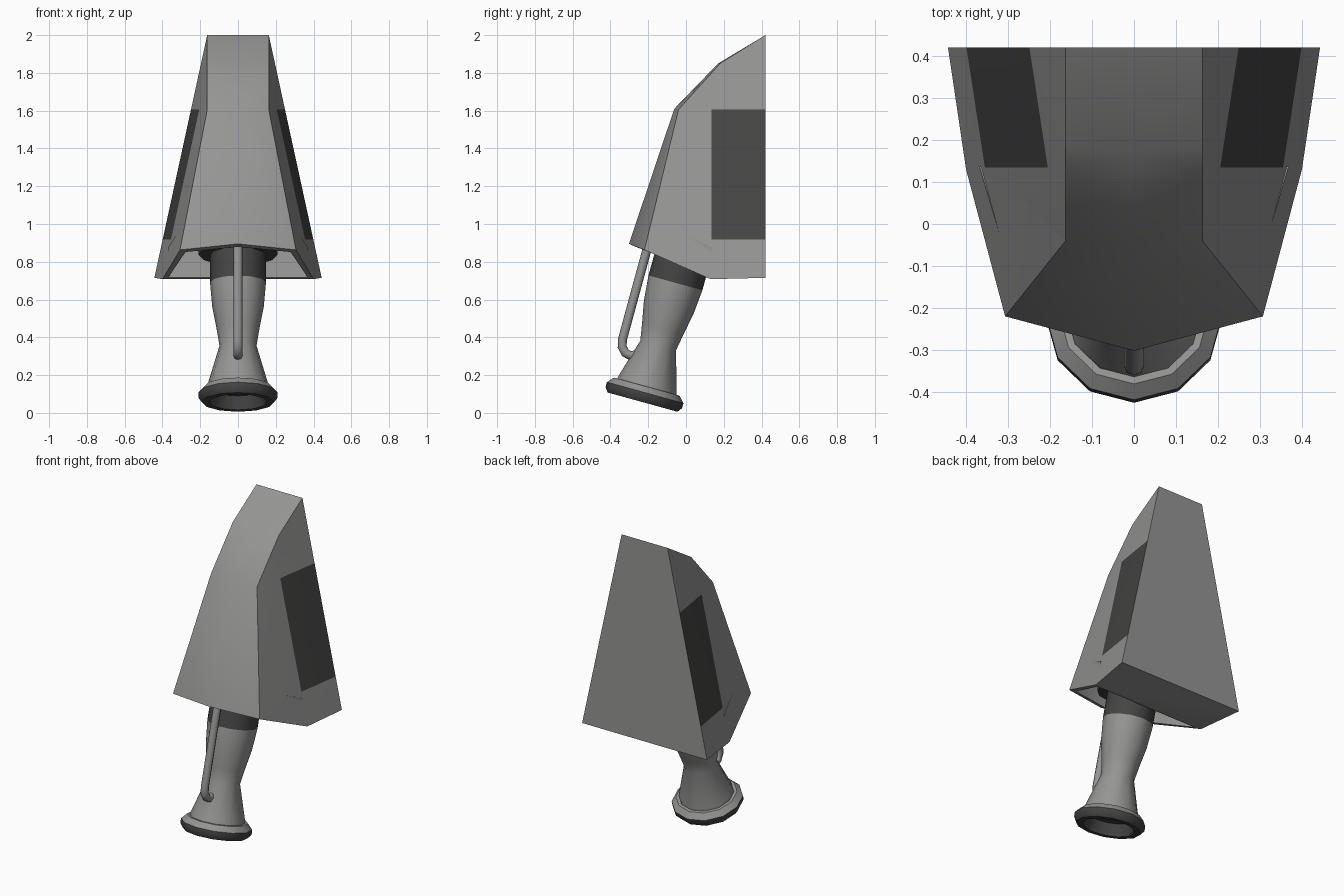
import bpy, bmesh, math
from mathutils import Vector, Matrix

if "Cube" in bpy.data.objects:
    bpy.data.objects.remove(bpy.data.objects["Cube"])


def material(name, v):
    m = bpy.data.materials.new(name)
    m.diffuse_color = (v, v, v * 0.985, 1)
    m.use_nodes = True
    m.node_tree.nodes["Principled BSDF"].inputs["Base Color"].default_value = m.diffuse_color
    return m


GREY = material("warm_grey", 0.30)
DARK = material("dark_grey", 0.06)
TILT = Matrix.Translation((0, -0.23, 0.057)) @ Matrix.Rotation(-0.269, 4, 'X')


def finish(bm, name, angle=35):
    bmesh.ops.recalc_face_normals(bm, faces=bm.faces)
    me = bpy.data.meshes.new(name)
    bm.to_mesh(me)
    bm.free()
    me.materials.append(GREY)
    me.materials.append(DARK)
    ob = bpy.data.objects.new(name, me)
    bpy.context.collection.objects.link(ob)
    bpy.ops.object.select_all(action='DESELECT')
    ob.select_set(True)
    bpy.context.view_layer.objects.active = ob
    bpy.ops.object.shade_smooth_by_angle(angle=math.radians(angle))
    return ob


def lathe(name, profile, dark, sides=12):
    """Revolve (height, radius) points about the tilted nozzle axis."""
    bm = bmesh.new()
    rings = []
    for t, r in profile:
        rings.append([bm.verts.new(TILT @ Vector((r * math.cos(a), r * math.sin(a), t)))
                      for a in (2 * math.pi * i / sides for i in range(sides))])
    for k in range(len(rings) - 1):
        for i in range(sides):
            j = (i + 1) % sides
            f = bm.faces.new((rings[k][i], rings[k][j], rings[k + 1][j], rings[k + 1][i]))
            f.material_index = int(k in dark)
    for k, ring in ((0, rings[0]), (len(rings) - 2, rings[-1])):
        bm.faces.new(ring).material_index = int(k in dark)
    return finish(bm, name)


# Housing: faceted shroud with a gently ridged front
bm = bmesh.new()
side = [(0.163, 0.42, 2.0), (0.163, 0.18, 1.85), (0.163, -0.04, 1.605),
        (0.307, -0.22, 0.863), (0.40, 0.13, 0.708), (0.443, 0.42, 0.715)]
ridge = [(0, 0.42, 2.0), (0, 0.17, 1.85), (0, -0.062, 1.61), (0, -0.302, 0.895)]
R = [bm.verts.new(p) for p in side]
L = [bm.verts.new((-x, y, z)) for x, y, z in side]
C = [bm.verts.new(p) for p in ridge]
for S in (R, L):
    for i in range(3):
        bm.faces.new((S[i], S[i + 1], C[i + 1], C[i]))
flanks = [bm.faces.new(R), bm.faces.new(L)]
bm.faces.new((R[0], C[0], L[0], L[5], R[5]))
bm.faces.new((R[4], R[5], L[5], L[4]))
mouth = bm.faces.new((C[3], R[3], R[4], L[4], L[3]))
bmesh.ops.recalc_face_normals(bm, faces=bm.faces)

# Dark side panels cut into the flanks
for co, no in (((0, 0.135, 0), (0, 1, 0)), ((0, 0, 0.917), (0, 0, 1)), ((0, 0, 1.605), (0, 0, 1))):
    faces = [f for f in bm.faces if abs(f.normal.x) > 0.8]
    geom = faces + list({e for f in faces for e in f.edges}) + list({v for f in faces for v in f.verts})
    bmesh.ops.bisect_plane(bm, geom=geom, plane_co=co, plane_no=no)
for f in bm.faces:
    c = f.calc_center_median()
    if abs(f.normal.x) > 0.8 and c.y > 0.135 and 0.917 < c.z < 1.605:
        f.material_index = 1

# Recess in the sloped underside
mouth = [f for f in bm.faces if f.normal.z < -0.5 and f.normal.y < -0.2][0]
bmesh.ops.inset_individual(bm, faces=[mouth], thickness=0.04)
bmesh.ops.inset_individual(bm, faces=[mouth], thickness=0.0001)
bmesh.ops.translate(bm, verts=mouth.verts, vec=(0, 0.03, 0.16))
finish(bm, "housing", 30)

# Nozzle: waisted tube with dark upper band and dark hollow mouth
lathe("nozzle", [(0.22, 0.085), (0.005, 0.15), (0.07, 0.165), (0.10, 0.16), (0.31, 0.098),
                 (0.40, 0.113), (0.52, 0.136), (0.655, 0.148), (0.90, 0.148)], {0, 7})
lathe("nozzle_ring", [(0.07, 0.14), (0.0, 0.155), (0.0, 0.192), (0.025, 0.21), (0.052, 0.21),
                      (0.085, 0.18), (0.085, 0.15)], {0, 1, 2, 3})
lathe("mounting_flange", [(0.81, 0.21), (0.86, 0.21)], {0})

# Feed pipe running down the front of the nozzle
path = [(-0.185, 0.95), (-0.208, 0.86), (-0.336, 0.39), (-0.338, 0.35), (-0.322, 0.318),
        (-0.295, 0.303), (-0.235, 0.315)]
cu = bpy.data.curves.new("feed_pipe", 'CURVE')
cu.dimensions = '3D'
cu.bevel_depth = 0.024
cu.bevel_resolution = 2
cu.use_fill_caps = True
sp = cu.splines.new('POLY')
sp.points.add(len(path) - 1)
for p, (y, z) in zip(sp.points, path):
    p.co = (0, y, z, 1)
cu.materials.append(GREY)
bpy.context.collection.objects.link(bpy.data.objects.new("feed_pipe", cu))
